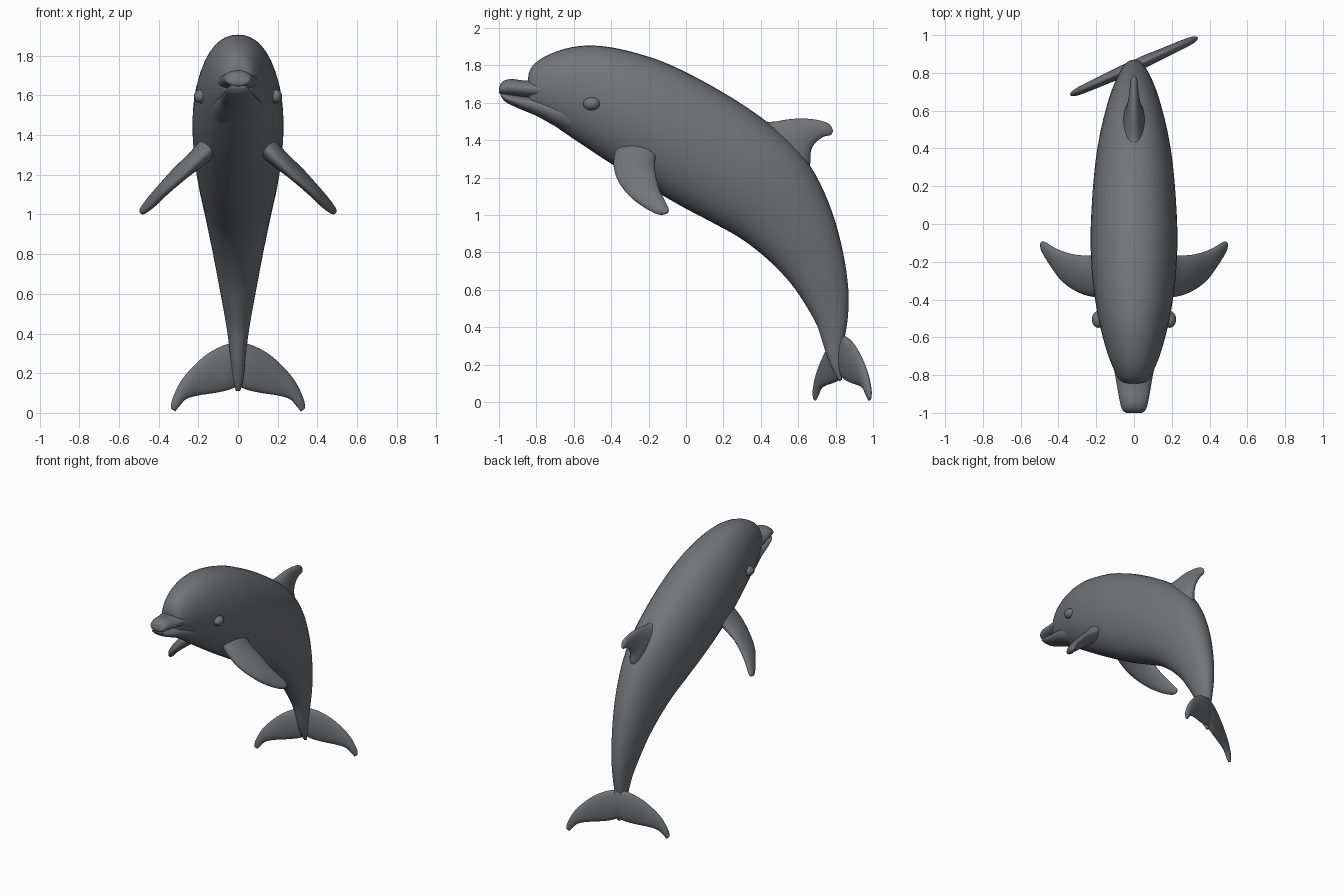
import bpy, bmesh
from math import cos, sin, pi
from mathutils import Vector

cube = bpy.data.objects.get("Cube")
if cube:
    bpy.data.objects.remove(cube, do_unlink=True)

skin = bpy.data.materials.new("slate_grey")
skin.use_nodes = True
grey = (0.17, 0.175, 0.19, 1)
skin.diffuse_color = grey
bsdf = skin.node_tree.nodes["Principled BSDF"]
bsdf.inputs["Base Color"].default_value = grey
bsdf.inputs["Roughness"].default_value = 0.6


def spline(p0, p1, p2, p3, t):
    return (2 * p1 + (p2 - p0) * t + (2 * p0 - 5 * p1 + 4 * p2 - p3) * t * t
            + (3 * p1 - p0 - 3 * p2 + p3) * t ** 3) / 2


def finish(name, bm):
    """Turn a bmesh into a smooth-shaded object."""
    bmesh.ops.recalc_face_normals(bm, faces=bm.faces)
    for f in bm.faces:
        f.smooth = True
    mesh = bpy.data.meshes.new(name)
    bm.to_mesh(mesh)
    bm.free()
    mesh.materials.append(skin)
    obj = bpy.data.objects.new(name, mesh)
    bpy.context.collection.objects.link(obj)
    return obj


def loft(name, sections, steps=4, sides=28, power=1.0):
    """Skin oval sections given as (one edge, opposite edge, half thickness)."""
    keys = [(Vector(a), Vector(b), w) for a, b, w in sections]
    fine = []
    last = len(keys) - 1
    for i in range(last):
        four = [keys[max(0, min(last, i + k))] for k in (-1, 0, 1, 2)]
        for s in range(steps):
            fine.append([spline(*(key[c] for key in four), s / steps) for c in range(3)])
    fine.append(list(keys[-1]))
    mids = [(a + b) / 2 for a, b, w in fine]
    bm = bmesh.new()
    rings = []
    for i, (a, b, w) in enumerate(fine):
        along = mids[min(i + 1, len(mids) - 1)] - mids[max(i - 1, 0)]
        across = (a - b).cross(along).normalized() * w
        ring = []
        for k in range(sides):
            c, s = cos(2 * pi * k / sides), sin(2 * pi * k / sides)
            s = abs(s) ** power * (1 if s > 0 else -1)
            ring.append(bm.verts.new(mids[i] + (a - b) / 2 * c + across * s))
        rings.append(ring)
    for r, q in zip(rings, rings[1:]):
        for k in range(sides):
            n = (k + 1) % sides
            bm.faces.new((r[k], r[n], q[n], q[k]))
    bm.faces.new(rings[0])
    bm.faces.new(rings[-1])
    return finish(name, bm)


def profile(rows):
    """Sections on the centre plane: top y, z, bottom y, z, half width."""
    return [((0, ty, tz), (0, by, bz), w) for ty, tz, by, bz, w in rows]


# Arched body from forehead to tail stock
loft("body", profile([
    (-.846, 1.71, -.84, 1.63, .03), (-.835, 1.775, -.83, 1.56, .07),
    (-.79, 1.825, -.78, 1.53, .10), (-.70, 1.872, -.70, 1.475, .135),
    (-.58, 1.902, -.62, 1.42, .165), (-.45, 1.903, -.53, 1.36, .19),
    (-.30, 1.875, -.44, 1.30, .21), (-.12, 1.818, -.33, 1.23, .225),
    (.08, 1.722, -.20, 1.15, .23), (.28, 1.605, -.03, 1.05, .222),
    (.45, 1.485, .15, .955, .207), (.58, 1.37, .30, .87, .185),
    (.69, 1.22, .44, .76, .157), (.78, 1.02, .56, .635, .125),
    (.84, .80, .645, .51, .094), (.868, .60, .70, .41, .068),
    (.865, .45, .73, .32, .05), (.845, .32, .755, .24, .038),
    (.83, .20, .79, .16, .028), (.835, .12, .82, .11, .012),
]), sides=40, power=.9)

# Beak in two jaws, leaving a mouth line between them
loft("upper_jaw", profile([
    (-1.0, 1.675, -1.0, 1.655, .04), (-.985, 1.71, -.99, 1.645, .06),
    (-.94, 1.727, -.95, 1.64, .074), (-.87, 1.72, -.87, 1.63, .088),
    (-.78, 1.72, -.78, 1.62, .104), (-.68, 1.72, -.68, 1.61, .128),
    (-.58, 1.70, -.58, 1.61, .14),
]))
loft("lower_jaw", profile([
    (-.993, 1.655, -.99, 1.635, .04), (-.97, 1.65, -.965, 1.605, .06),
    (-.90, 1.64, -.90, 1.572, .075), (-.80, 1.63, -.80, 1.53, .092),
    (-.70, 1.625, -.70, 1.475, .117), (-.58, 1.62, -.58, 1.41, .135),
]))

# Swept dorsal fin
loft("dorsal_fin", profile([
    (.34, 1.51, .60, 1.20, .07), (.45, 1.498, .66, 1.26, .056),
    (.55, 1.512, .667, 1.335, .04), (.63, 1.516, .69, 1.385, .03),
    (.71, 1.507, .735, 1.418, .022), (.765, 1.487, .765, 1.425, .017),
    (.787, 1.45, .777, 1.43, .008),
]))

flipper = [
    ((.10, -.37, 1.37), (.13, -.14, 1.38), .06),
    ((.19, -.388, 1.28), (.215, -.165, 1.29), .047),
    ((.28, -.367, 1.19), (.305, -.163, 1.225), .036),
    ((.37, -.31, 1.11), (.38, -.145, 1.145), .03),
    ((.43, -.23, 1.045), (.435, -.12, 1.09), .025),
    ((.48, -.15, 1.005), (.475, -.095, 1.04), .018),
    ((.494, -.11, 1.008), (.488, -.093, 1.022), .008),
]

# Fluke outline: leading x, z, trailing x, z, half thickness
fluke = [
    (-.02, .36, -.01, .14, .028), (.06, .345, .05, .115, .032),
    (.15, .30, .12, .10, .028), (.23, .23, .20, .088, .025),
    (.29, .155, .26, .07, .022), (.33, .07, .295, .035, .017),
    (.338, .025, .316, .008, .008),
]


def twist(x, z):
    """Place a fluke point on the twisted tail plane."""
    return (x, .835 + .45 * x, z)


for side, s in (("left", 1), ("right", -1)):
    loft(side + "_flipper", [((s * a[0], *a[1:]), (s * b[0], *b[1:]), w)
                             for a, b, w in flipper])
    loft(side + "_fluke", [(twist(s * ax, az), twist(s * bx, bz), w)
                           for ax, az, bx, bz, w in fluke])
    # Eye swelling on the side of the head
    bm = bmesh.new()
    bmesh.ops.create_uvsphere(bm, u_segments=20, v_segments=12, radius=1)
    bmesh.ops.scale(bm, vec=(.035, .045, .035), verts=bm.verts)
    bmesh.ops.translate(bm, vec=(s * .188, -.505, 1.595), verts=bm.verts)
    finish(side + "_eye", bm)
